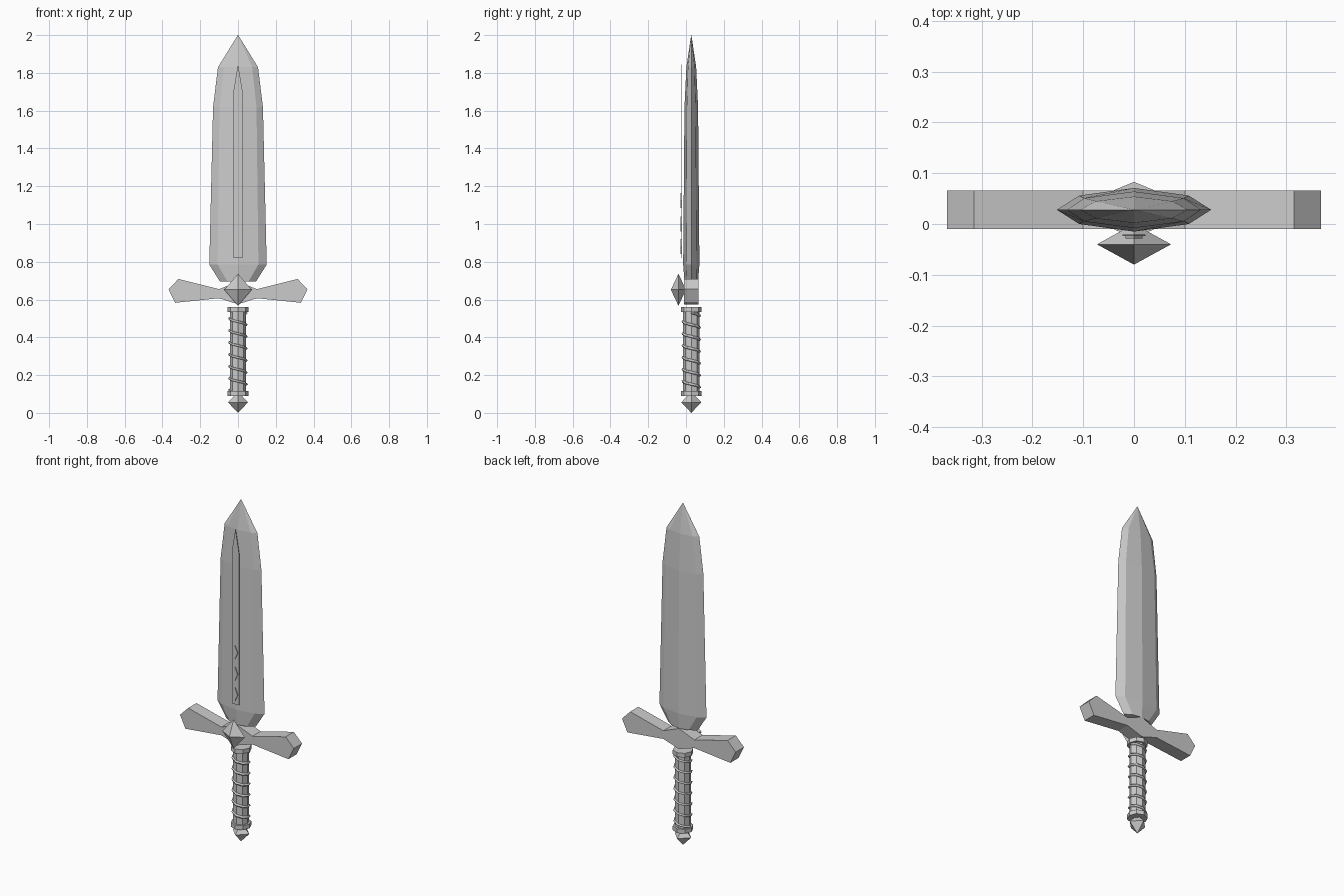
import bpy, bmesh, math

if "Cube" in bpy.data.objects:
    bpy.data.objects.remove(bpy.data.objects["Cube"])

CY = 0.028  # depth of the blade and grip axis


def make(name, verts, faces):
    me = bpy.data.meshes.new(name)
    me.from_pydata(verts, [], faces)
    bm = bmesh.new()
    bm.from_mesh(me)
    bmesh.ops.remove_doubles(bm, verts=bm.verts, dist=1e-5)
    bmesh.ops.recalc_face_normals(bm, faces=bm.faces)
    bm.to_mesh(me)
    bm.free()
    ob = bpy.data.objects.new(name, me)
    bpy.context.collection.objects.link(ob)
    return ob


def loft(name, rings):
    """Skin equal-length closed rings and cap both ends."""
    n = len(rings[0])
    verts = [p for r in rings for p in r]
    faces = [(k * n + i, k * n + (i + 1) % n, (k + 1) * n + (i + 1) % n, (k + 1) * n + i)
             for k in range(len(rings) - 1) for i in range(n)]
    faces += [tuple(range(n)), tuple(range((len(rings) - 1) * n, len(rings) * n))]
    return make(name, verts, faces)


def plate(name, outline, y0, y1):
    """Extrude an x-z outline between two depths."""
    return loft(name, [[(x, y, z) for x, z in outline] for y in (y0, y1)])


def prism(name, r, z0, z1, sides=8):
    ang = [2 * math.pi * i / sides for i in range(sides)]
    return loft(name, [[(r * math.cos(a), CY + r * math.sin(a), z) for a in ang] for z in (z0, z1)])


def octahedron(name, c, rx, ry, rz):
    x, y, z = c
    v = [(x + rx, y, z), (x, y + ry, z), (x - rx, y, z), (x, y - ry, z), (x, y, z + rz), (x, y, z - rz)]
    f = [(i, (i + 1) % 4, t) for i in range(4) for t in (4, 5)]
    return make(name, v, f)


# Blade: eight-sided sections (z, half width, facet x, facet y, ridge y)
sections = [(0.695, 0.095, 0.055, 0.026, 0.036), (0.785, 0.152, 0.108, 0.028, 0.043),
            (1.62, 0.132, 0.098, 0.023, 0.036), (1.83, 0.106, 0.075, 0.017, 0.026),
            (2.0, 0.001, 0.0007, 0.0005, 0.0007)]
loft("blade", [[(w, CY, z), (f, CY + a, z), (0, CY + b, z), (-f, CY + a, z),
                (-w, CY, z), (-f, CY - a, z), (0, CY - b, z), (f, CY - a, z)]
               for z, w, f, a, b in sections])

# Inlay strip and diamonds on the front of the blade
plate("blade_inlay", [(-0.023, 0.82), (0.023, 0.82), (0.023, 1.71), (0, 1.845), (-0.023, 1.71)],
      -0.024, -0.021)
for i, z in enumerate((0.88, 1.0, 1.125)):
    plate(f"inlay_diamond_{i + 1}", [(0, z - 0.04), (0.017, z), (0, z + 0.04), (-0.017, z)],
          -0.029, -0.024)

# Crossguard: mirrored outline built as convex segments sharing edges
half = [(0.0, 0.575), (0.1, 0.607), (0.333, 0.583), (0.368, 0.655), (0.315, 0.709), (0.1, 0.655), (0.0, 0.695)]
outline = half + [(-x, z) for x, z in reversed(half[1:-1])]
plate("crossguard", outline, -0.01, 0.066)

# Front gem
octahedron("guard_gem", (0, -0.04, 0.652), 0.073, 0.04, 0.085)

# Grip with collars and pommel
prism("grip", 0.043, 0.10, 0.55)
prism("upper_collar", 0.055, 0.535, 0.56)
prism("lower_collar", 0.055, 0.09, 0.115)
octahedron("pommel", (0, CY, 0.056), 0.053, 0.053, 0.056)

# Spiral wire around the grip
turns, steps = 6.5, 8
cu = bpy.data.curves.new("grip_wire", 'CURVE')
cu.dimensions = '3D'
cu.bevel_depth = 0.007
cu.bevel_resolution = 0
cu.use_fill_caps = True
sp = cu.splines.new('POLY')
count = int(turns * steps) + 1
sp.points.add(count - 1)
for i, p in enumerate(sp.points):
    t = i / (count - 1)
    a = i * 2 * math.pi / steps
    p.co = (0.045 * math.cos(a), CY + 0.045 * math.sin(a), 0.53 - 0.41 * t, 1)
bpy.context.collection.objects.link(bpy.data.objects.new("grip_wire", cu))
